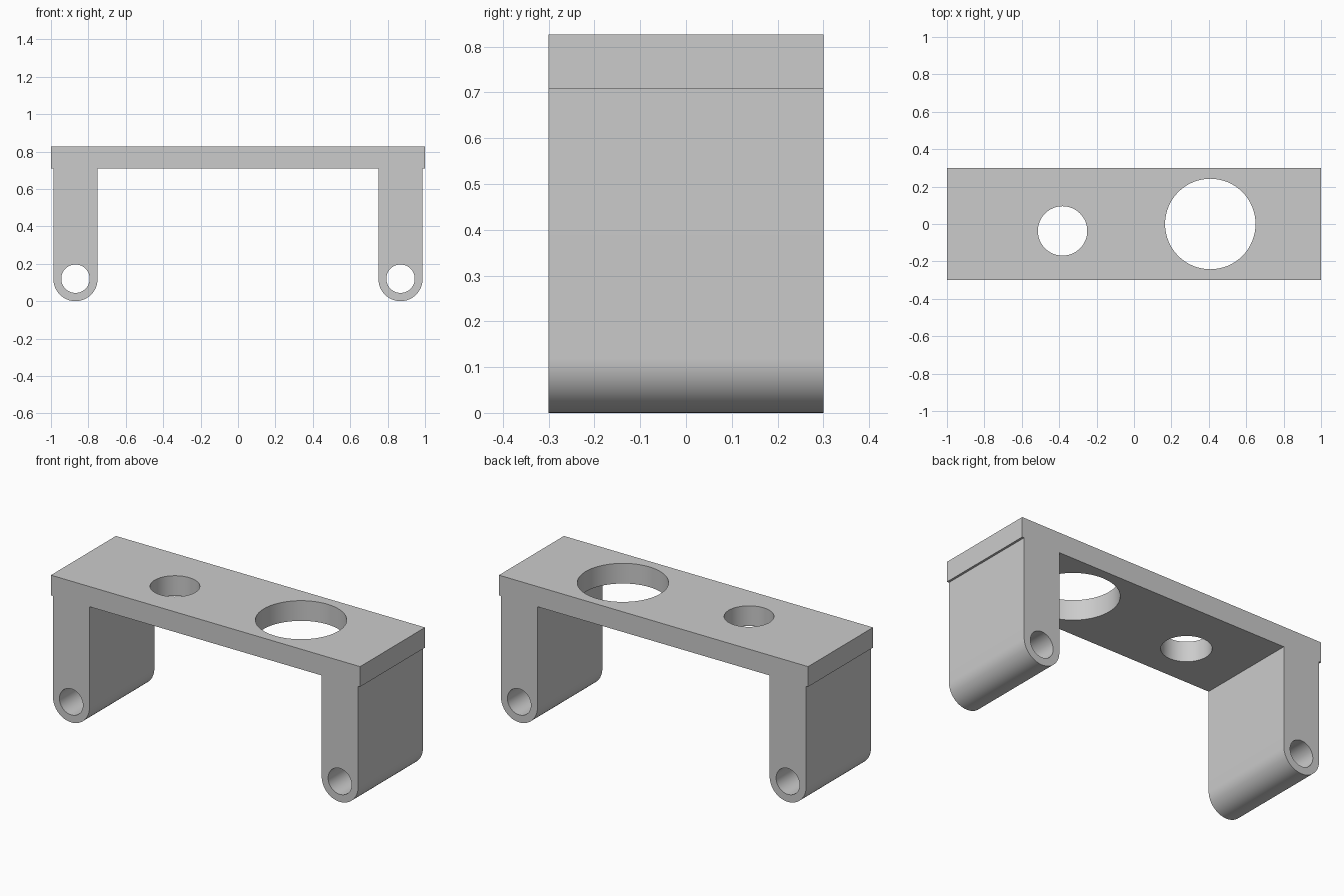
import bpy, bmesh, math
from mathutils import Matrix

if "Cube" in bpy.data.objects:
    bpy.data.objects.remove(bpy.data.objects["Cube"])

HALF_DEPTH = 0.3
PLATE_BOTTOM, PLATE_TOP = 0.708, 0.826
LEG_X, LEG_R, BORE_R = 0.869, 0.118, 0.076

grey = bpy.data.materials.new("grey")
grey.diffuse_color = (0.6, 0.6, 0.6, 1)
grey.use_nodes = True
grey.node_tree.nodes["Principled BSDF"].inputs["Base Color"].default_value = grey.diffuse_color


def make_object(name, bm):
    bmesh.ops.recalc_face_normals(bm, faces=bm.faces)
    mesh = bpy.data.meshes.new(name)
    bm.to_mesh(mesh)
    bm.free()
    obj = bpy.data.objects.new(name, mesh)
    bpy.context.collection.objects.link(obj)
    obj.data.materials.append(grey)
    return obj


def cylinder_cutter(name, location, radius, depth, along_y=False):
    bm = bmesh.new()
    turn = Matrix.Rotation(math.pi / 2, 4, 'X') if along_y else Matrix()
    bmesh.ops.create_cone(bm, cap_ends=True, segments=64, radius1=radius, radius2=radius,
                          depth=depth, matrix=Matrix.Translation(location) @ turn)
    cutter = make_object(name, bm)
    cutter.hide_render = True
    cutter.hide_set(True)
    return cutter


def cut(obj, cutter):
    mod = obj.modifiers.new("hole", 'BOOLEAN')
    mod.operation = 'DIFFERENCE'
    mod.solver = 'EXACT'
    mod.object = cutter


def finish(obj):
    # Apply the holes, then smooth the round walls only
    bpy.ops.object.select_all(action='DESELECT')
    obj.select_set(True)
    bpy.context.view_layer.objects.active = obj
    for mod in list(obj.modifiers):
        bpy.ops.object.modifier_apply(modifier=mod.name)
    bpy.ops.object.shade_smooth_by_angle(angle=math.radians(30))


# Top plate with a small and a large round opening
bm = bmesh.new()
mid = (PLATE_BOTTOM + PLATE_TOP) / 2
bmesh.ops.create_cube(bm, size=1, matrix=Matrix.Translation((0, 0, mid))
                      @ Matrix.Diagonal((2, 2 * HALF_DEPTH, PLATE_TOP - PLATE_BOTTOM, 1)))
plate = make_object("top_plate", bm)
cut(plate, cylinder_cutter("small_hole_cutter", (-0.382, -0.037, mid), 0.132, 0.4))
cut(plate, cylinder_cutter("large_hole_cutter", (0.408, 0, mid), 0.242, 0.4))
finish(plate)

# Legs: straight slabs with a rounded foot and a bore from front to back
for side, x in (("left", -LEG_X), ("right", LEG_X)):
    bm = bmesh.new()
    outline = [(x + LEG_R, PLATE_BOTTOM), (x - LEG_R, PLATE_BOTTOM)]
    for i in range(33):
        a = math.pi + math.pi * i / 32
        outline.append((x + LEG_R * math.cos(a), LEG_R + LEG_R * math.sin(a)))
    face = bm.faces.new([bm.verts.new((px, -HALF_DEPTH, pz)) for px, pz in outline])
    ext = bmesh.ops.extrude_face_region(bm, geom=[face])
    bmesh.ops.translate(bm, vec=(0, 2 * HALF_DEPTH, 0),
                        verts=[v for v in ext["geom"] if isinstance(v, bmesh.types.BMVert)])
    leg = make_object(side + "_leg", bm)
    cut(leg, cylinder_cutter(side + "_bore_cutter", (x, 0, LEG_R + 0.002), BORE_R, 1, True))
    finish(leg)
